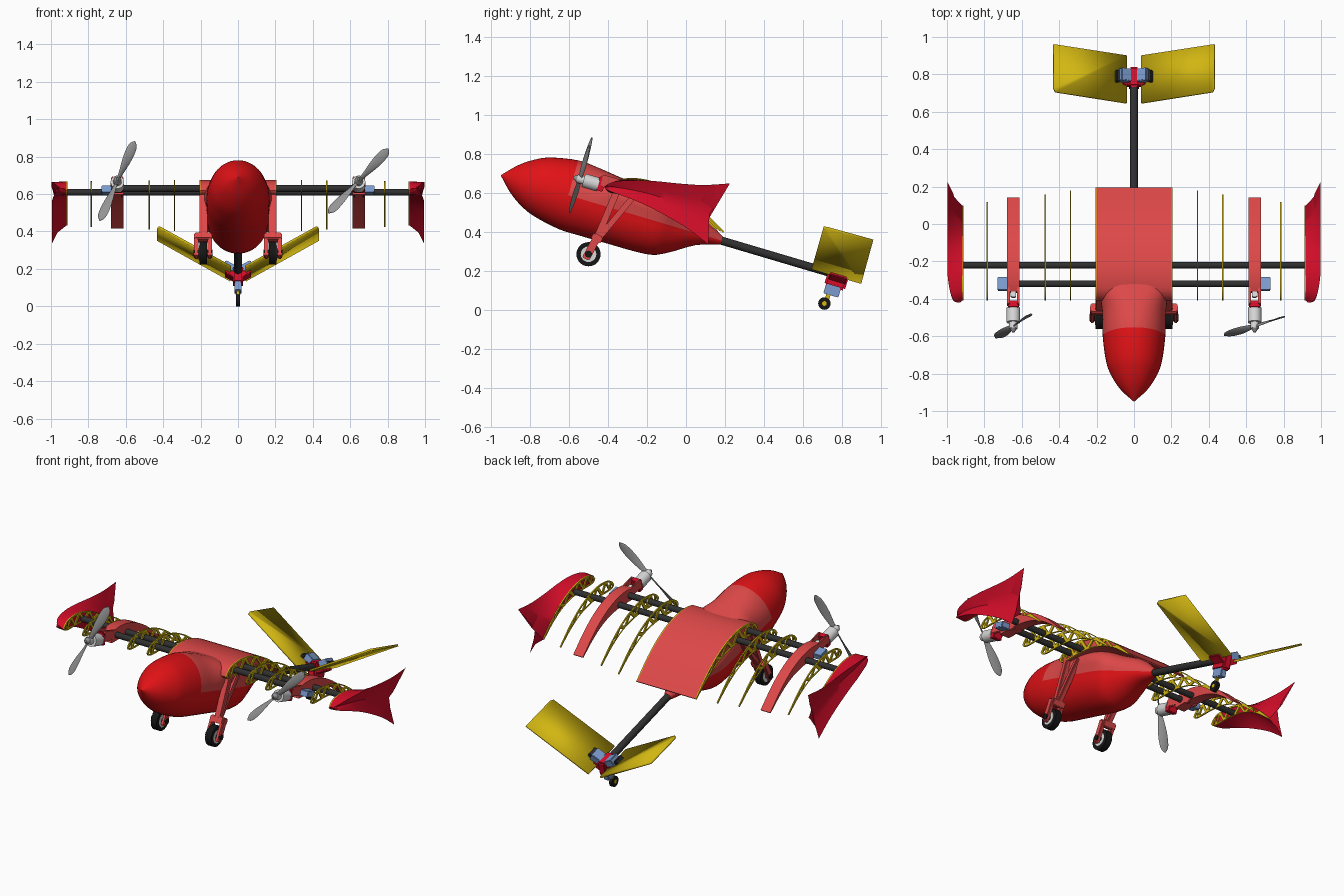
import bpy, bmesh
from math import sin, cos, pi, radians
from mathutils import Vector, Matrix

cube = bpy.data.objects.get("Cube")
if cube:
    bpy.data.objects.remove(cube)

TILT = radians(16.5)          # nose-up rest attitude
ROT = Matrix.Rotation(-TILT, 4, 'X')
NOSE = Vector((0, -0.95, 0.69))


def material(name, r, g, b):
    m = bpy.data.materials.new(name)
    m.use_nodes = True
    m.diffuse_color = (r, g, b, 1)
    m.node_tree.nodes["Principled BSDF"].inputs["Base Color"].default_value = (r, g, b, 1)
    return m


RED = material("bright red", 0.75, 0.006, 0.008)
PINK = material("light red", 0.73, 0.065, 0.065)
CRIMSON = material("crimson", 0.66, 0.004, 0.022)
YELLOW = material("yellow", 0.64, 0.47, 0.006)
ROD = material("dark grey", 0.03, 0.03, 0.03)
GREY = material("mid grey", 0.3, 0.3, 0.3)
LIGHT = material("light grey", 0.68, 0.68, 0.68)
BLUE = material("servo blue", 0.2, 0.33, 0.62)
BLACK = material("black", 0.008, 0.008, 0.008)


def finish(name, mesh, *mats):
    mesh.shade_smooth()
    mesh.set_sharp_from_angle(angle=radians(35))
    for m in mats:
        mesh.materials.append(m)
    ob = bpy.data.objects.new(name, mesh)
    bpy.context.collection.objects.link(ob)
    return ob


def from_bmesh(name, bm, *mats):
    bmesh.ops.remove_doubles(bm, verts=bm.verts, dist=0.0004)
    bmesh.ops.recalc_face_normals(bm, faces=bm.faces)
    mesh = bpy.data.meshes.new(name)
    bm.to_mesh(mesh)
    bm.free()
    return finish(name, mesh, *mats)


def loft(rings, closed=True):
    bm = bmesh.new()
    rows = [[bm.verts.new(p) for p in ring] for ring in rings]
    n = len(rows[0])
    for a, b in zip(rows, rows[1:]):
        for i in range(n if closed else n - 1):
            j = (i + 1) % n
            bm.faces.new((a[i], a[j], b[j], b[i]))
    return bm, rows


def rod(name, p0, p1, r, mat, r2=None, sides=24):
    p0, p1 = Vector(p0), Vector(p1)
    axis = p1 - p0
    bm = bmesh.new()
    bmesh.ops.create_cone(bm, cap_ends=True, segments=sides, radius1=r,
                          radius2=r if r2 is None else r2, depth=axis.length)
    turn = axis.to_track_quat('Z', 'Y').to_matrix().to_4x4()
    bm.transform(Matrix.Translation((p0 + p1) / 2) @ turn)
    return from_bmesh(name, bm, mat)


def box(name, loc, size, mat, rot=None, bevel=0.004):
    bm = bmesh.new()
    bmesh.ops.create_cube(bm, size=1, matrix=Matrix.Diagonal((*size, 1)))
    bmesh.ops.bevel(bm, geom=bm.edges[:], offset=bevel, segments=2, affect='EDGES')
    bm.transform(Matrix.Translation(loc) @ (rot or Matrix()))
    return from_bmesh(name, bm, mat)


def beam(name, p0, p1, width, depth, mat):
    p0, p1 = Vector(p0), Vector(p1)
    d = p1 - p0
    turn = Matrix.Rotation(-Vector((d.z, d.y)).angle_signed(Vector((1, 0))), 4, 'X')
    up = turn @ Vector((0, 0, 1))
    if up.dot(d.normalized()) < 0.99:
        turn = turn.inverted()
    return box(name, (p0 + p1) / 2, (width, depth, d.length), mat, turn, 0.006)


def spline(pts, steps):
    """Catmull-Rom curve through tuples of any length."""
    p = [Vector(q) for q in pts]
    p = [2 * p[0] - p[1]] + p + [2 * p[-1] - p[-2]]
    out = []
    for a, b, c, d in zip(p, p[1:], p[2:], p[3:]):
        for k in range(steps):
            t = k / steps
            out.append(0.5 * (2 * b + (c - a) * t + (2 * a - 5 * b + 4 * c - d) * t * t
                              + (3 * b - a - 3 * c + d) * t ** 3))
    return out + [p[-2]]


def extrude_side(name, outline, x, width, mat, holes=()):
    """Side-view outline with optional holes, thickened along x."""
    cu = bpy.data.curves.new(name, 'CURVE')
    cu.dimensions, cu.fill_mode, cu.extrude = '2D', 'BOTH', width / 2
    for loop in (outline, *holes):
        sp = cu.splines.new('POLY')
        sp.points.add(len(loop) - 1)
        for q, v in zip(sp.points, loop):
            q.co = (v[0], v[1], 0, 1)
        sp.use_cyclic_u = True
    tmp = bpy.data.objects.new(name + "_curve", cu)
    bpy.context.collection.objects.link(tmp)
    dg = bpy.context.evaluated_depsgraph_get()
    mesh = bpy.data.meshes.new_from_object(tmp.evaluated_get(dg))
    bpy.data.objects.remove(tmp)
    mesh.materials.clear()
    mesh.transform(Matrix(((0, 0, 1, x), (1, 0, 0, 0), (0, 1, 0, 0), (0, 0, 0, 1))))
    return finish(name, mesh, mat)


# Wing section, leading to trailing edge, as (y, z)
LE = Vector((-0.41, 0.62))
UPPER = spline([(-.41, .62), (-.385, .65), (-.34, .67), (-.25, .675), (-.14, .65), (-.03, .597), (.08, .515), (.195, .402)], 4)
LOWER = spline([(-.41, .62), (-.395, .602), (-.35, .593), (-.25, .592), (-.14, .58), (-.03, .547), (.08, .484), (.19, .396)], 4)


def section(scale):
    return ([LE + (p - LE) * scale for p in UPPER], [LE + (p - LE) * scale for p in LOWER])


def rib(name, x, scale):
    up, lo = section(scale)
    zig = [(up if j % 2 else lo)[k] for j, k in enumerate(range(3, 27, 2))]
    holes = []
    for tri in zip(zig, zig[1:], zig[2:]):
        mid = sum(tri, Vector((0, 0))) / 3
        holes.append([mid + (p - mid) * 0.66 for p in tri])
    extrude_side(name, up + lo[:0:-1], x, 0.007, YELLOW, holes)


# Fuselage: stations are (distance, top width, bottom width, top, bottom, squareness)
stations = spline([(0, .001, .001, .001, .001, 1), (.07, .072, .072, .074, .07, 1), (.14, .117, .117, .124, .118, 1),
                   (.22, .148, .148, .16, .152, 1), (.36, .167, .167, .186, .18, 1), (.48, .174, .168, .178, .182, .9),
                   (.6, .198, .168, .163, .181, .65), (.83, .198, .163, .14, .176, .6), (.93, .15, .13, .12, .14, .8),
                   (1.06, .08, .075, .09, .06, 1), (1.18, .022, .022, .022, .022, 1)], 4)
rings = []
for s, wt, wb, top, bot, sq in stations:
    ring = []
    for i in range(48):
        c, h = cos(2 * pi * i / 48), sin(2 * pi * i / 48)
        e = sq if h > 0 else 1
        w = wb + (wt - wb) * max(0, h) ** 0.4
        cx = abs(c) ** e * (1 if c > 0 else -1) * w
        hz = h ** e * top if h > 0 else h * bot
        ring.append(NOSE + ROT @ Vector((cx, s, hz)))
    rings.append(ring)
bm, rows = loft(rings)
bm.faces.new(rows[-1])
inv = ROT.inverted()
for f in bm.faces:
    p = inv @ (f.calc_center_median() - NOSE)
    f.material_index = int(p.y > 0.36 and p.z > 0)
from_bmesh("fuselage", bm, RED, PINK)

# Centre wing skin, spars and tail boom
up, lo = section(1)
extrude_side("centre_wing", up + lo[:0:-1], 0, 0.4, PINK)
rod("rear_spar", (-.93, -.22, .61), (.93, -.22, .61), 0.018, ROD)
rod("front_spar", (-.66, -.32, .63), (.66, -.32, .63), 0.018, ROD)
rod("tail_boom", NOSE + ROT @ Vector((0, 1.0, 0)), NOSE + ROT @ Vector((0, 1.8, 0)), 0.021, ROD)

# Winglet side outlines, upper and lower edges
tip_up = spline([(-.42, .63), (-.40, .645), (-.36, .658), (-.28, .664), (-.16, .66), (-.04, .648), (.09, .64), (.225, .648)], 4)
tip_lo = spline([(-.42, .63), (-.41, .618), (-.37, .60), (-.28, .568), (-.19, .528), (-.09, .475), (.01, .415), (.115, .335)], 4)

for sx, side in ((1, "left"), (-1, "right")):
    # Open wing ribs
    for k, (x, scale) in enumerate(((.203, 1), (.34, .975), (.475, .94), (.785, .87), (.915, .84))):
        rib(f"{side}_rib_{k}", sx * x, scale)

    # Flared fishtail winglet
    up, lo = section(0.84)
    rings = []
    for i, (u0, l0, u1, l1) in enumerate(zip(up, lo, tip_up, tip_lo)):
        t = i / (len(up) - 1)
        out = 0.93 + 0.068 * min(1, t * 2.2) ** 0.5
        m = (u1 + l1) / 2
        m.x -= 0.05 * t ** 3
        mx = out - 0.042 * t ** 0.6
        um, lm = u0.lerp(u1, 0.4), l0.lerp(l1, 0.4)
        mid = 0.918 + (out - 0.918) * 0.6
        prof = [(.918, u0), (mid, um), (out, u1), (mx + .01, u1.lerp(m, .6)), (mx, m),
                (mx + .01, l1.lerp(m, .6)), (out - .003, l1), (mid, lm), (.918, l0)]
        rings.append([(sx * a, p.x, p.y) for a, p in prof])
    bm, rows = loft(rings)
    bm.faces.new(rows[-1])
    from_bmesh(side + "_winglet", bm, CRIMSON)

    # Engine rib, mount, motor and servo
    ex = sx * 0.645
    up, lo = section(0.91)
    extrude_side(side + "_engine_rib", up[7:] + lo[:6:-1], ex, 0.066, PINK)
    for d in (-.026, .026):
        box(side + "_mount_rail", (ex + d, -.34, .637), (.014, .2, .06), PINK, ROT)
    box(side + "_mount_core", (ex, -.33, .632), (.03, .13, .03), LIGHT, ROT)
    box(side + "_mount_front", (ex, -.435, .645), (.06, .035, .075), CRIMSON, ROT)
    box(side + "_engine_servo", (sx * .7, -.32, .62), (.06, .07, .036), BLUE, ROT)
    hub = Vector((ex, -.545, .67))
    ax = ROT @ Vector((0, 1, 0))
    rod(side + "_motor", hub + ax * .02, hub + ax * .1, 0.036, LIGHT)
    rod(side + "_motor_shaft", hub - ax * .015, hub + ax * .03, 0.022, LIGHT)
    rod(side + "_spinner", hub - ax * .035, hub - ax * .01, 0.006, GREY, 0.022)

    # Two-bladed twisted propeller
    spin = Matrix.Rotation(radians(42 if sx > 0 else 23), 4, 'Y')
    for b in (0, pi):
        place = Matrix.Translation(hub) @ ROT @ spin @ Matrix.Rotation(b, 4, 'Y')
        rings = []
        for r, w, tw in spline([(.008, .012, 50), (.05, .016, 45), (.11, .024, 32), (.17, .027, 22), (.215, .022, 16), (.24, .004, 14)], 3):
            a = radians(tw)
            ring = [(cos(a) * w * cos(q) - sin(a) * .004 * sin(q), sin(a) * w * cos(q) + cos(a) * .004 * sin(q), r)
                    for q in (2 * pi * i / 10 for i in range(10))]
            rings.append([place @ Vector(p) for p in ring])
        bm, rows = loft(rings)
        bm.faces.new(rows[-1])
        from_bmesh(side + "_propeller_blade", bm, GREY)

    # Main landing gear
    wx = sx * 0.187
    rod(side + "_tyre", (wx - .02, -.5, .285), (wx + .02, -.5, .285), 0.062, BLACK, sides=32)
    rod(side + "_wheel_hub", (wx - .022, -.5, .285), (wx + .022, -.5, .285), 0.04, LIGHT)
    rod(side + "_axle", (wx - .05, -.5, .285), (wx + .05, -.5, .285), 0.018, BLACK)
    for d in (-.036, .036):
        beam(side + "_fork_arm", (wx + d, -.515, .26), (wx + d, -.45, .385), .024, .04, PINK)
    beam(side + "_fork_bridge", (wx, -.466, .35), (wx, -.448, .385), .09, .055, PINK)
    beam(side + "_front_leg", (wx, -.46, .36), (wx - sx * .005, -.35, .62), .045, .035, PINK)
    beam(side + "_rear_leg", (wx, -.45, .365), (wx - sx * .01, -.27, .58), .035, .03, PINK)

    # V-tail panel, thickened plate
    corners = [(.04, .645, .212), (.42, .705, .422), (.43, .725, .42), (.43, .96, .355), (.04, .90, .138)]
    bm = bmesh.new()
    bm.faces.new([bm.verts.new((sx * x, y, z)) for x, y, z in corners])
    ob = from_bmesh(side + "_tail_panel", bm, YELLOW)
    mod = ob.modifiers.new("thickness", 'SOLIDIFY')
    mod.thickness, mod.offset = 0.012, 0

    # Tail servos and hinge blocks
    vee = ROT @ Matrix.Rotation(-sx * radians(30), 4, 'Y')
    box(side + "_tail_servo", (sx * .05, .795, .205), (.06, .07, .045), BLUE, vee)
    box(side + "_servo_ear", (sx * .09, .79, .215), (.022, .065, .03), ROD, vee)
    box(side + "_tail_bracket", (sx * .035, .78, .165), (.07, .09, .03), CRIMSON, vee)

# Tail mount, steering servo and tail wheel
box("tail_mount", (0, .775, .16), (.055, .11, .1), CRIMSON, ROT, 0.01)
box("steering_servo", (0, .752, .105), (.036, .08, .065), BLUE, ROT)
box("tail_wheel_strut", (0, .725, .06), (.018, .022, .05), YELLOW, ROT)
rod("tail_tyre", (-.01, .71, .032), (.01, .71, .032), 0.032, BLACK)
rod("tail_wheel_hub", (-.012, .71, .032), (.012, .71, .032), 0.012, YELLOW)
